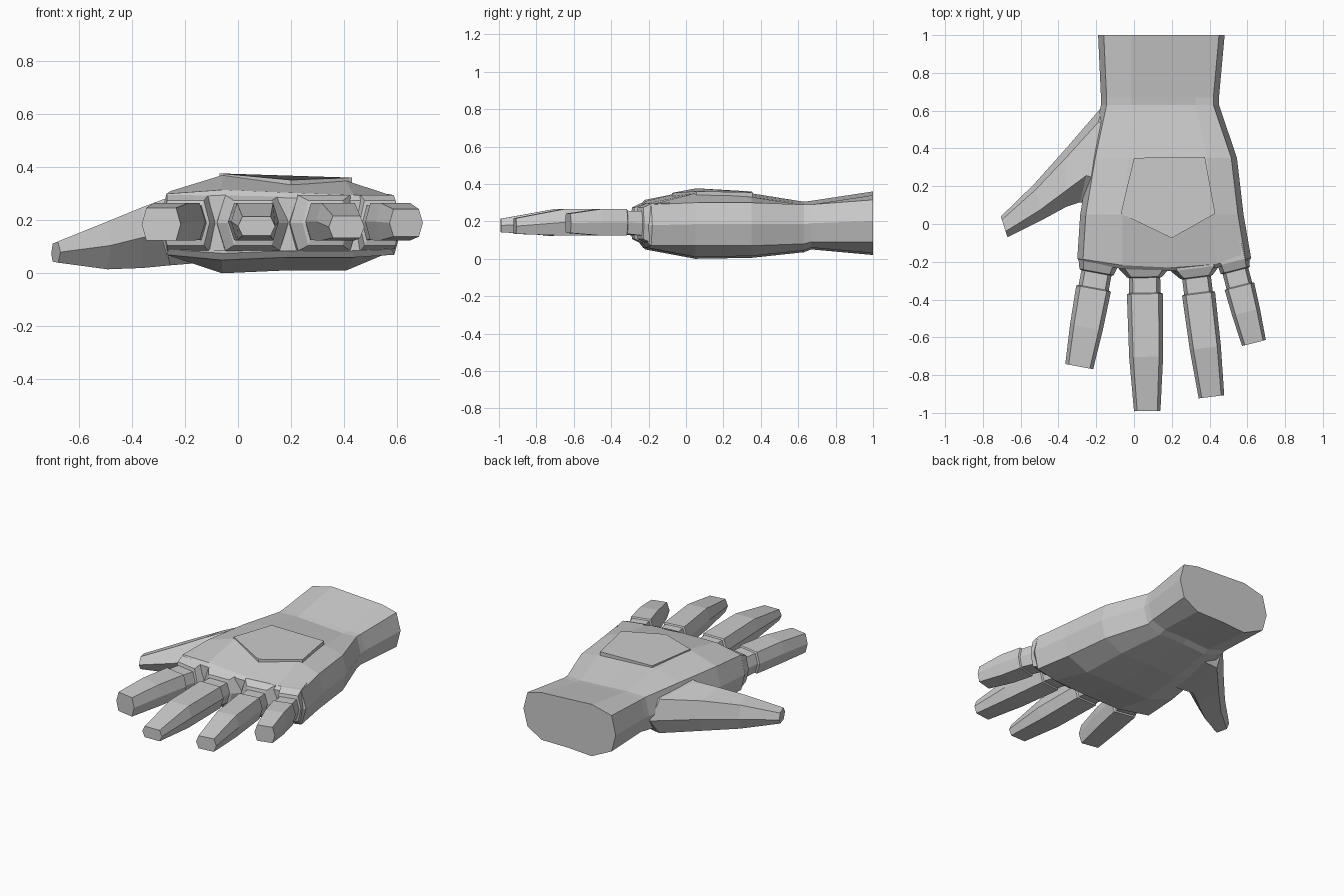
import bpy, bmesh
from mathutils import Vector

cube = bpy.data.objects.get("Cube")
if cube:
    bpy.data.objects.remove(cube, do_unlink=True)

grey = bpy.data.materials.new("plain_grey")
grey.use_nodes = True
grey.diffuse_color = (0.6, 0.6, 0.6, 1)
grey.node_tree.nodes["Principled BSDF"].inputs["Base Color"].default_value = (0.6, 0.6, 0.6, 1)


def loft(name, rings):
    """Skin a list of equal-length rings and cap both ends."""
    bm = bmesh.new()
    loops = [[bm.verts.new(p) for p in ring] for ring in rings]
    n = len(loops[0])
    for a, b in zip(loops, loops[1:]):
        for i in range(n):
            j = (i + 1) % n
            bm.faces.new((a[i], a[j], b[j], b[i]))
    bm.faces.new(loops[0])
    bm.faces.new(loops[-1])
    bmesh.ops.recalc_face_normals(bm, faces=bm.faces)
    mesh = bpy.data.meshes.new(name)
    bm.to_mesh(mesh)
    bm.free()
    mesh.materials.append(grey)
    obj = bpy.data.objects.new(name, mesh)
    bpy.context.collection.objects.link(obj)
    return obj


def palm_ring(y, left, right, top, top_edge, low_edge, low, bow=0.0):
    """Twelve-sided section; bow pushes the middle of the ring forward."""
    w, mid, rim = right - left, (top_edge + low_edge) / 2, 0.03
    pts = [(left, mid), (left + rim, top_edge + 0.01), (left + 0.26 * w, top),
           (left + 0.52 * w, top - 0.01), (left + 0.8 * w, top - 0.02), (right - rim, top_edge),
           (right, mid), (right - rim, low_edge), (left + 0.8 * w, low + 0.01),
           (left + 0.52 * w, low + 0.01), (left + 0.26 * w, low), (left + rim, low_edge)]
    ring = []
    for x, z in pts:
        t = 2 * (x - left) / w - 1
        ring.append((x, y - bow * (1 - t * t), z))
    return ring


# Palm and wrist in one skin
loft("palm", [
    palm_ring(1.0, -0.19, 0.48, 0.36, 0.315, 0.09, 0.02),
    palm_ring(0.67, -0.175, 0.45, 0.31, 0.29, 0.09, 0.05),
    palm_ring(0.63, -0.175, 0.45, 0.305, 0.29, 0.08, 0.035),
    palm_ring(0.35, -0.235, 0.545, 0.35, 0.30, 0.07, 0.005),
    palm_ring(0.05, -0.285, 0.58, 0.37, 0.30, 0.07, 0.0),
    palm_ring(-0.18, -0.30, 0.62, 0.315, 0.29, 0.07, 0.05, 0.05),
    palm_ring(-0.20, -0.29, 0.61, 0.295, 0.275, 0.09, 0.075, 0.05),
])

# Raised five-sided plate on the back of the hand
plate = [(0.0, 0.35, 0.36), (0.375, 0.355, 0.355), (0.43, 0.055, 0.361),
         (0.2, -0.075, 0.352), (-0.07, 0.055, 0.377)]
loft("back_plate", [[(x, y, z - 0.05) for x, y, z in plate], plate])


def finger_ring(x, y, z, half_w, half_h, side):
    """Six-sided section across the finger."""
    c, up = Vector((x, y, z)), Vector((0, 0, 1))
    return [c + side * (half_w * a) + up * (half_h * b) for a, b in
            ((-1, 0), (-0.76, 1), (0.76, 1), (1, 0), (0.76, -1), (-0.76, -1))]


def finger(name, root, tip, knuckle_w, w, tip_w, tip_z, tip_h):
    """Knuckle block, narrow collar, then two joints bent down to the tip."""
    a, b = Vector(root), Vector(tip)
    d = (b - a).normalized()
    side = Vector((-d.y, d.x, 0))
    length = (b - a).length
    rows = [(-0.1, knuckle_w, 0.19, 0.11), (0.0, knuckle_w, 0.19, 0.105),
            (0.045, w * 1.05, 0.19, 0.085), (0.05, w * 0.92, 0.19, 0.065),
            (0.13, w * 0.92, 0.195, 0.062), (0.135, w * 1.06, 0.195, 0.07),
            (length * 0.62, w, 0.195, 0.071), (length, tip_w, tip_z, tip_h)]
    rings = []
    for s, half_w, z, half_h in rows:
        p = a + d * s
        rings.append(finger_ring(p.x, p.y, z, half_w, half_h, side))
    loft(name, rings)


finger("index_finger", (-0.19, -0.21), (-0.29, -0.755), 0.105, 0.088, 0.075, 0.185, 0.062)
finger("middle_finger", (0.055, -0.235), (0.07, -0.99), 0.135, 0.09, 0.07, 0.178, 0.036)
finger("ring_finger", (0.325, -0.235), (0.41, -0.915), 0.13, 0.083, 0.068, 0.175, 0.042)
finger("little_finger", (0.525, -0.2), (0.635, -0.63), 0.085, 0.076, 0.065, 0.19, 0.052)


def thumb_ring(outer, inner, low, top):
    """Six-sided section between an outer and an inner edge point."""
    o, i = Vector(outer), Vector(inner)
    spots = ((0, 0.45), (0.16, 0.9), (0.72, 1), (1, 0.5), (0.75, 0), (0.15, 0.05))
    return [(*o.lerp(i, t), low + (top - low) * h) for t, h in spots]


loft("thumb", [
    thumb_ring((-0.08, 0.62), (-0.15, 0.07), 0.04, 0.30),
    thumb_ring((-0.17, 0.62), (-0.285, 0.115), 0.03, 0.29),
    thumb_ring((-0.36, 0.40), (-0.36, 0.09), 0.02, 0.25),
    thumb_ring((-0.53, 0.21), (-0.48, 0.025), 0.015, 0.195),
    thumb_ring((-0.705, 0.04), (-0.67, -0.07), 0.04, 0.12),
])
